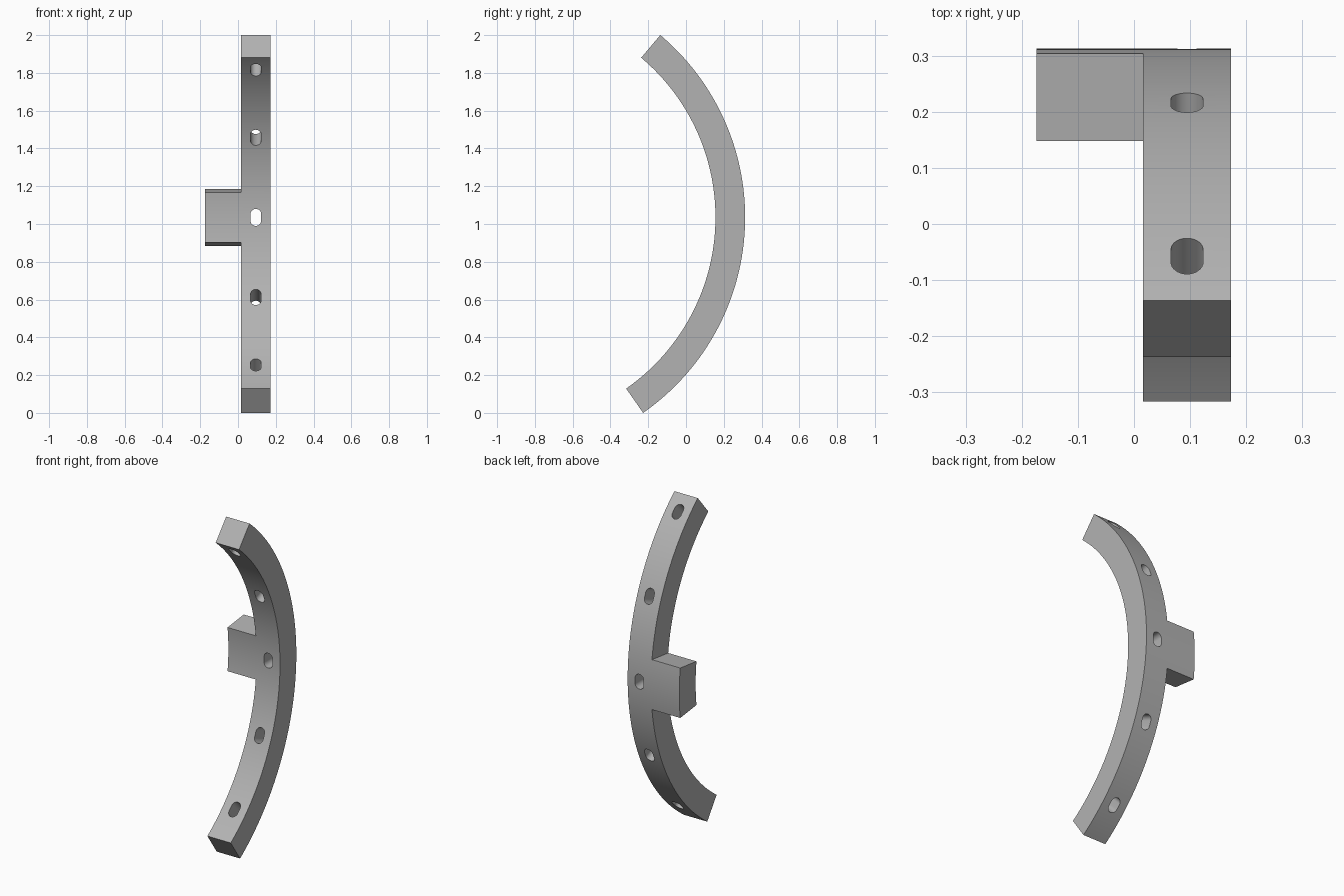
import bpy, bmesh
from math import sin, cos, pi, radians
from mathutils import Vector

cube = bpy.data.objects.get("Cube")
if cube:
    bpy.data.objects.remove(cube, do_unlink=True)

CENTRE_Y, CENTRE_Z = -0.949, 1.035
R_IN, R_OUT = 1.105, 1.262
X_LUG, X_MIN, X_MAX = -0.174, 0.016, 0.173
TOP, LUG, BOTTOM = 49.9, 6.9, -55.1     # degrees from horizontal
HOLES = (-45, -22.5, 0, 22.5, 45)


def polar(x, r, angle, tangent=0):
    a = radians(angle)
    return Vector((x, CENTRE_Y + r * cos(a) - tangent * sin(a),
                   CENTRE_Z + r * sin(a) + tangent * cos(a)))


def make_object(name, bm):
    bmesh.ops.recalc_face_normals(bm, faces=bm.faces)
    mesh = bpy.data.meshes.new(name)
    bm.to_mesh(mesh)
    bm.free()
    obj = bpy.data.objects.new(name, mesh)
    bpy.context.collection.objects.link(obj)
    return obj


def span(start, end, steps):
    return [start + (end - start) * i / steps for i in range(steps)]


# Curved bar: a square section swept along the arc
angles = span(BOTTOM, -LUG, 40) + span(-LUG, LUG, 12) + span(LUG, TOP, 36) + [TOP]
bm = bmesh.new()
corners = ((X_MIN, R_IN), (X_MIN, R_OUT), (X_MAX, R_OUT), (X_MAX, R_IN))
rings = [[bm.verts.new(polar(x, r, a)) for x, r in corners] for a in angles]
lug_faces = []
for i, (low, high) in enumerate(zip(rings, rings[1:])):
    for k in range(4):
        n = (k + 1) % 4
        face = bm.faces.new((low[k], low[n], high[n], high[k]))
        if k == 0 and abs(angles[i] + angles[i + 1]) / 2 < LUG:
            lug_faces.append(face)
bm.faces.new(rings[0])
bm.faces.new(rings[-1])
bmesh.ops.recalc_face_normals(bm, faces=bm.faces)

# Side lug: the middle of one side pulled outward
result = bmesh.ops.extrude_face_region(bm, geom=lug_faces)
for v in (g for g in result["geom"] if isinstance(g, bmesh.types.BMVert)):
    v.co.x = X_LUG
bmesh.ops.delete(bm, geom=[f for f in lug_faces if f.is_valid], context="FACES")
bar = make_object("curved_bar", bm)

# Slot cutters: rounded slots pointing along the radius
bm = bmesh.new()
radius, half_straight = 0.0285, 0.0165
slot = []
for side in (1, -1):
    for i in range(17):
        t = pi * i / 16
        slot.append((side * radius * cos(t), side * (half_straight + radius * sin(t))))
x_mid = (X_MIN + X_MAX) / 2
for a in HOLES:
    inner, outer = [[bm.verts.new(polar(x_mid + u, r, a, v)) for u, v in slot]
                    for r in (R_IN - 0.05, R_OUT + 0.05)]
    bm.faces.new(inner)
    bm.faces.new(outer)
    for i in range(len(slot)):
        bm.faces.new((inner[i - 1], inner[i], outer[i], outer[i - 1]))
cutter = make_object("slot_cutter", bm)
cutter.hide_render = True

# Material
grey = bpy.data.materials.new("plain_grey")
grey.use_nodes = True
colour = (0.45, 0.45, 0.45, 1)
grey.diffuse_color = colour
grey.node_tree.nodes["Principled BSDF"].inputs["Base Color"].default_value = colour
bar.data.materials.append(grey)
cutter.data.materials.append(grey)

# Cut the slots and smooth the curved faces
bpy.ops.object.select_all(action="DESELECT")
bpy.context.view_layer.objects.active = bar
bar.select_set(True)
cut = bar.modifiers.new("slots", "BOOLEAN")
cut.operation = "DIFFERENCE"
cut.solver = "EXACT"
cut.object = cutter
bpy.ops.object.modifier_apply(modifier=cut.name)
bpy.data.objects.remove(cutter, do_unlink=True)
bpy.ops.object.shade_smooth_by_angle(angle=radians(30))
